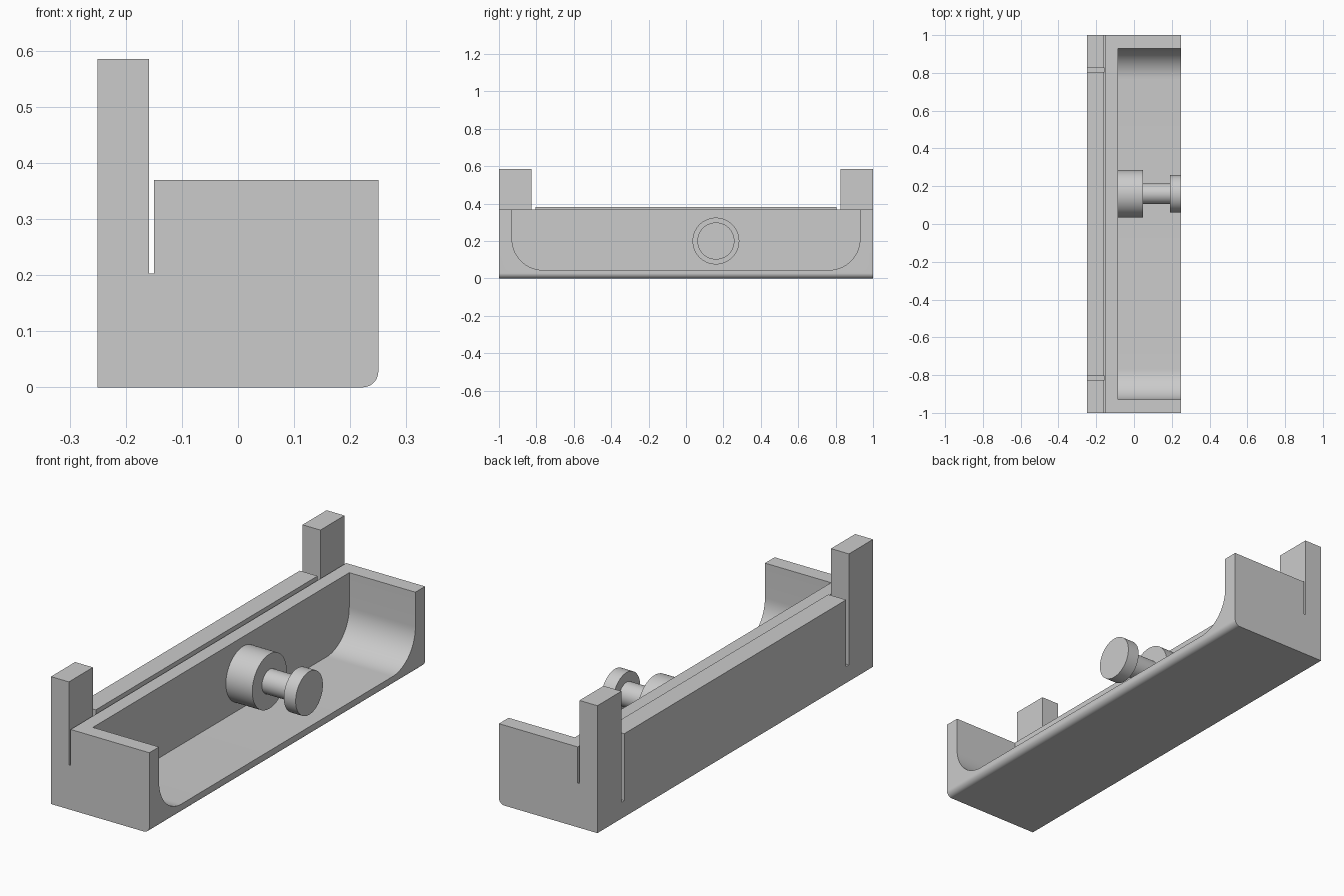
import bpy, bmesh
from math import cos, sin, pi
from mathutils import Vector

cube = bpy.data.objects.get("Cube")
if cube:
    bpy.data.objects.remove(cube, do_unlink=True)

grey = bpy.data.materials.new("plain grey")
grey.use_nodes = True
grey.diffuse_color = (0.6, 0.6, 0.6, 1)
grey.node_tree.nodes["Principled BSDF"].inputs["Base Color"].default_value = grey.diffuse_color


def arc(cx, cy, r, start, steps=20):
    """Quarter circle, counter-clockwise from the start angle."""
    angles = [start + pi / 2 * i / steps for i in range(steps + 1)]
    return [(cx + r * cos(a), cy + r * sin(a)) for a in angles]


def prism(name, points, direction):
    """Extrude a closed 3D outline along a direction."""
    bm = bmesh.new()
    face = bm.faces.new([bm.verts.new(p) for p in points])
    new = bmesh.ops.extrude_face_region(bm, geom=[face])["geom"]
    verts = [v for v in new if isinstance(v, bmesh.types.BMVert)]
    bmesh.ops.translate(bm, verts=verts, vec=Vector(direction))
    if len(bm.faces) == len(points) + 1:
        bm.faces.new([e for e in bm.verts][:len(points)])
    bmesh.ops.recalc_face_normals(bm, faces=bm.faces)
    mesh = bpy.data.meshes.new(name)
    bm.to_mesh(mesh)
    bm.free()
    mesh.materials.append(grey)
    obj = bpy.data.objects.new(name, mesh)
    bpy.context.collection.objects.link(obj)
    return obj


def box(name, x0, x1, y0, y1, z0, z1):
    base = [(x0, y0, z0), (x1, y0, z0), (x1, y1, z0), (x0, y1, z0)]
    return prism(name, base, (0, 0, z1 - z0))


def cut(obj, cutter):
    """Subtract the cutter, then remove it."""
    mod = obj.modifiers.new("cut", "BOOLEAN")
    mod.operation, mod.solver, mod.object = "DIFFERENCE", "EXACT", cutter
    graph = bpy.context.evaluated_depsgraph_get()
    mesh = bpy.data.meshes.new_from_object(obj.evaluated_get(graph))
    obj.modifiers.clear()
    obj.data = mesh
    bpy.data.objects.remove(cutter, do_unlink=True)


def smooth(obj):
    bpy.ops.object.select_all(action="DESELECT")
    obj.select_set(True)
    bpy.context.view_layer.objects.active = obj
    bpy.ops.object.shade_smooth_by_angle(angle=pi / 6)


# Body: end profile with a tall back, a narrow slot and a rounded lower edge
section = [(-0.25, 0)] + arc(0.222, 0.028, 0.028, -pi / 2) + [
    (0.25, 0.369), (-0.15, 0.369), (-0.15, 0.203),
    (-0.159, 0.203), (-0.159, 0.585), (-0.25, 0.585)]
body = prism("tray_body", [(x, -1, z) for x, z in section], (0, 2, 0))

# Open cavity with rounded lower corners
r, half, floor = 0.165, 0.93, 0.045
right = arc(half - r, floor + r, r, -pi / 2)
left = [(-y, z) for y, z in reversed(right)]
outline = left + right + [(half, 0.7), (-half, 0.7)]
cut(body, prism("cavity_cutter", [(-0.086, y, z) for y, z in outline], (0.5, 0, 0)))

# Low back strip between the two end posts
cut(body, box("strip_cutter", -0.3, -0.154, -0.815, 0.815, 0.382, 0.7))

# Slits that free the strip from the posts
for y in (-0.815, 0.815):
    cut(body, box("slit_cutter", -0.3, -0.155, y - 0.01, y + 0.01, 0.075, 0.72))
smooth(body)

# Knob: boss, shaft and head along x
for name, radius, x0, x1 in (("knob_boss", 0.125, -0.09, 0.048),
                             ("knob_shaft", 0.055, 0.04, 0.2),
                             ("knob_head", 0.099, 0.19, 0.25)):
    bpy.ops.mesh.primitive_cylinder_add(
        vertices=64, radius=radius, depth=x1 - x0,
        location=((x0 + x1) / 2, 0.16, 0.2), rotation=(0, pi / 2, 0))
    part = bpy.context.object
    part.name = name
    part.data.materials.append(grey)
    smooth(part)
